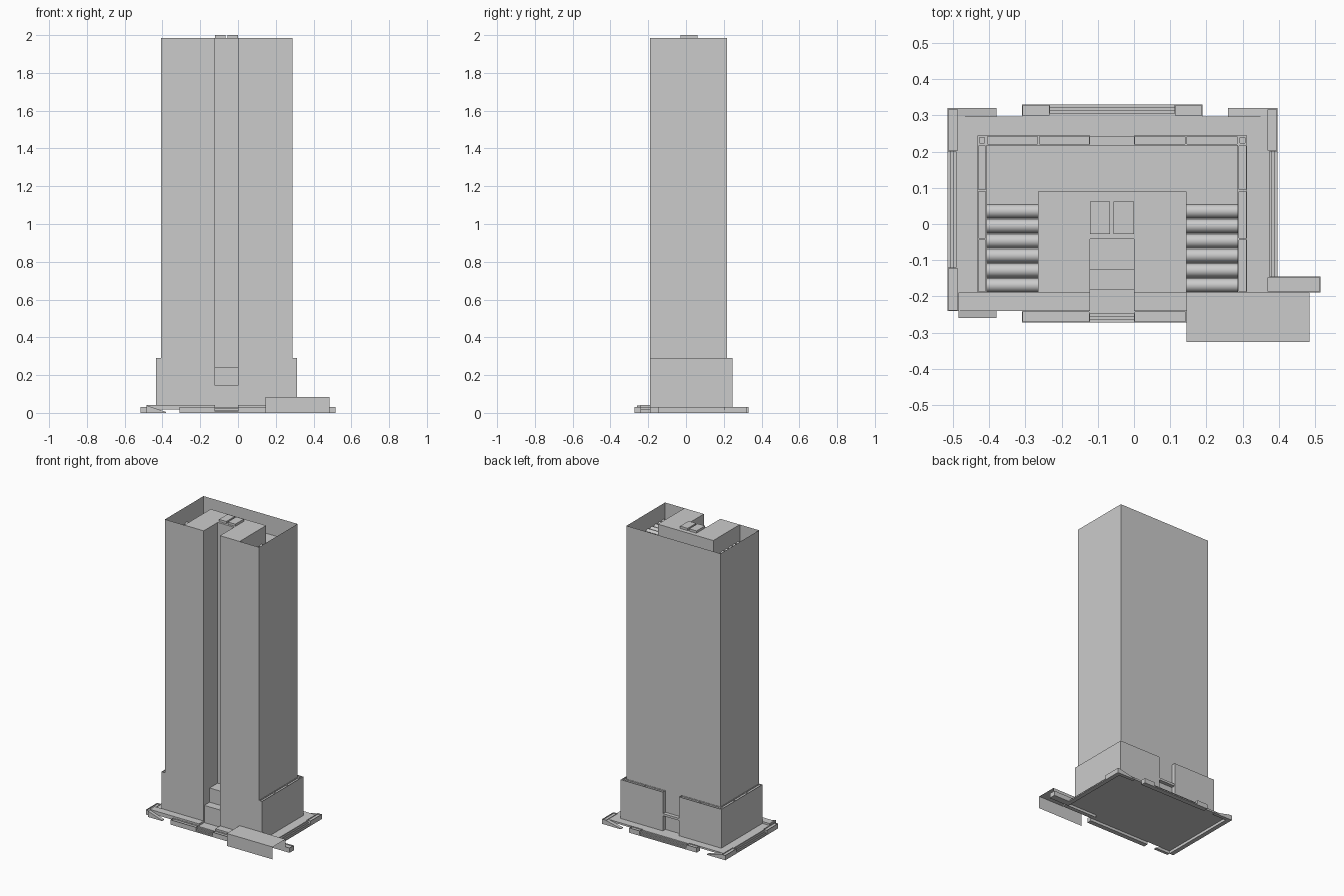
import bpy, bmesh, math

if "Cube" in bpy.data.objects:
    bpy.data.objects.remove(bpy.data.objects["Cube"])

def finish(name, bm):
    bmesh.ops.recalc_face_normals(bm, faces=bm.faces)
    me = bpy.data.meshes.new(name)
    bm.to_mesh(me)
    bm.free()
    ob = bpy.data.objects.new(name, me)
    bpy.context.collection.objects.link(ob)
    return ob

def add_box(bm, x0, x1, y0, y1, z0, z1):
    g = bmesh.ops.create_cube(bm, size=1)
    for v in g['verts']:
        v.co = ((x0 + x1) / 2 + v.co.x * (x1 - x0),
                (y0 + y1) / 2 + v.co.y * (y1 - y0),
                (z0 + z1) / 2 + v.co.z * (z1 - z0))
    return g['verts']

def boxes(name, *items):
    bm = bmesh.new()
    for b in items:
        add_box(bm, *b)
    return finish(name, bm)

def planter(name, x0, x1, y0, y1, z0, z1, rim=0.004, depth=0.006):
    """Box with a recessed top."""
    bm = bmesh.new()
    add_box(bm, x0, x1, y0, y1, z0, z1)
    top = max(bm.faces, key=lambda f: f.calc_center_median().z)
    bmesh.ops.inset_region(bm, faces=[top], thickness=rim)
    g = bmesh.ops.extrude_face_region(bm, geom=[top])
    bmesh.ops.translate(bm, verts=[v for v in g['geom'] if isinstance(v, bmesh.types.BMVert)], vec=(0, 0, -depth))
    if top.is_valid:
        bm.faces.remove(top)
    return finish(name, bm)

def sheet(name, path, z0, z1, closed=True, cap=None):
    """Thin wall along a plan path, with an optional horizontal cap."""
    bm = bmesh.new()
    lo = [bm.verts.new((x, y, z0)) for x, y in path]
    hi = [bm.verts.new((x, y, z1)) for x, y in path]
    n = len(path)
    for i in range(n if closed else n - 1):
        j = (i + 1) % n
        bm.faces.new((lo[i], lo[j], hi[j], hi[i]))
    if cap:
        bm.faces.new([bm.verts.new(p) for p in cap])
    return finish(name, bm)

def stairs(name, x0, x1, y0, y1, side, n=4, h=0.03):
    """Steps falling towards one side."""
    items = []
    for i in range(n):
        a, b = i / n, (i + 1) / n
        z = h * (n - i) / n
        w, d = x1 - x0, y1 - y0
        items.append({
            'left': (x1 - b * w, x1 - a * w, y0, y1, 0, z),
            'right': (x0 + a * w, x0 + b * w, y0, y1, 0, z),
            'front': (x0, x1, y1 - b * d, y1 - a * d, 0, z),
            'back': (x0, x1, y0 + a * d, y0 + b * d, 0, z)}[side])
    return boxes(name, *items)

def ramp(name, xa, xb, y0, y1, za, zb):
    """Wedge sloping along x from za at xa to zb at xb."""
    bm = bmesh.new()
    for v in add_box(bm, min(xa, xb), max(xa, xb), y0, y1, 0, 1):
        if v.co.z > 0.5:
            v.co.z = za if abs(v.co.x - xa) < 1e-4 else zb
    return finish(name, bm)

# Tower shell with the tall front notch
L, R, F, B, T, FLOOR = -0.408, 0.288, -0.19, 0.218, 1.985, 1.86
NL, NR, NB = -0.121, 0.0, -0.042
BL, BR, BB = -0.265, 0.145, 0.09
notch = [(NL, F), (NL, NB), (NR, NB), (NR, F)]
sheet("tower_walls", [(L, F)] + notch + [(R, F), (R, B), (L, B)], 0.02, T)

# Central plant room and sunken roof around it
top = [(BL, F)] + notch + [(BR, F), (BR, BB), (BL, BB)]
sheet("plant_room", [(BL, F), (BL, BB), (BR, BB), (BR, F)], FLOOR, T, False,
      [(x, y, T) for x, y in top])
floor = bmesh.new()
floor.faces.new([floor.verts.new((x, y, FLOOR)) for x, y in
                 [(L, F), (BL, F), (BL, BB), (BR, BB), (BR, F), (R, F), (R, B), (L, B)]])
finish("sunken_roof", floor)

# Roof boxes
boxes("roof_boxes", (-0.121, -0.067, -0.028, 0.062, T, 2.0),
      (-0.056, 0.0, -0.028, 0.062, T, 2.0))

# Barrel vaults, six on each side of the plant room
for side, (x0, x1) in {"left": (L, BL), "right": (BR, R)}.items():
    bm = bmesh.new()
    for i in range(6):
        yc, prev = F + 0.0205 + i * 0.041, None
        for k in range(13):
            a = math.pi * k / 12
            y, z = yc + 0.019 * math.cos(a), FLOOR + 0.02 * math.sin(a)
            cur = [bm.verts.new((x, y, z)) for x in (x0, x1)]
            if prev:
                bm.faces.new((prev[0], prev[1], cur[1], cur[0]))
            prev = cur
    ob = finish(side + "_roof_vaults", bm)
    bpy.context.view_layer.objects.active = ob
    ob.select_set(True)
    bpy.ops.object.shade_smooth_by_angle(angle=math.radians(35))
    ob.select_set(False)

# Stepped entrance at the foot of the notch
boxes("entrance_steps", (NL, NR, -0.127, NB, 0.02, 0.24),
      (NL, NR, -0.183, -0.127, 0.02, 0.145))

# Podium wings wrapping sides and back, open in the back centre
PL, PR, PB, PT = -0.433, 0.312, 0.245, 0.29
for name, xo, xi, gap in (("left", PL, L, NL), ("right", PR, R, NR)):
    a, b = sorted((xo, xi))
    for i, (y0, y1) in enumerate(((F, -0.042), (-0.042, 0.092), (0.092, B))):
        planter(f"{name}_podium_side_{i}", a, b, y0, y1, 0.02, PT)
    planter(name + "_podium_corner", a, b, B, PB, 0.02, PT, 0.008)
    mid = (xi + gap) / 2
    for i, (p, q) in enumerate(((xi, mid), (mid, gap))):
        planter(f"{name}_podium_back_{i}", min(p, q), max(p, q), B, PB, 0.02, PT)
boxes("back_entrance_canopy", (NL, NR, B, 0.243, 0.13, 0.145))

# Plaza slab and raised front strip
boxes("plaza_slab", (-0.485, 0.367, -0.24, 0.297, 0.018, 0.03))
boxes("front_terrace", (-0.485, NL, -0.24, F, 0.03, 0.043),
      (NR, 0.145, -0.24, F, 0.03, 0.043))

# Plaza edge planters
for i, b in enumerate(((-0.515, -0.485, -0.24, -0.12), (-0.515, -0.485, 0.2, 0.32),
                       (0.367, 0.397, 0.2, 0.32), (0.367, 0.515, -0.19, -0.145),
                       (-0.31, -0.232, 0.297, 0.33), (0.112, 0.19, 0.297, 0.33),
                       (-0.31, NL, -0.272, -0.24), (NR, 0.145, -0.272, -0.24))):
    planter(f"edge_planter_{i}", *b, 0, 0.032)

# Plaza stairs on all four sides
stairs("left_stairs", -0.515, -0.485, -0.12, 0.2, 'left')
stairs("right_stairs", 0.367, 0.397, -0.145, 0.2, 'right')
stairs("back_stairs", -0.232, 0.112, 0.297, 0.33, 'back')
stairs("front_stairs", NL, NR, -0.272, -0.24, 'front')

# Corner ramps
ramp("back_left_ramp", -0.485, -0.38, 0.297, 0.32, 0.03, 0.005)
ramp("back_right_ramp", 0.367, 0.26, 0.297, 0.32, 0.03, 0.005)
ramp("front_left_ramp", -0.485, -0.38, -0.26, -0.24, 0.04, 0.005)

# Side shelter, a folded sheet open underneath
shelter = bmesh.new()
rows = [[shelter.verts.new((x, y, z)) for x in (0.145, 0.485)]
        for y, z in ((-0.326, 0), (-0.326, 0.083), (F, 0.083), (F, 0))]
for p, q in zip(rows, rows[1:]):
    shelter.faces.new((p[0], p[1], q[1], q[0]))
finish("side_shelter", shelter)
